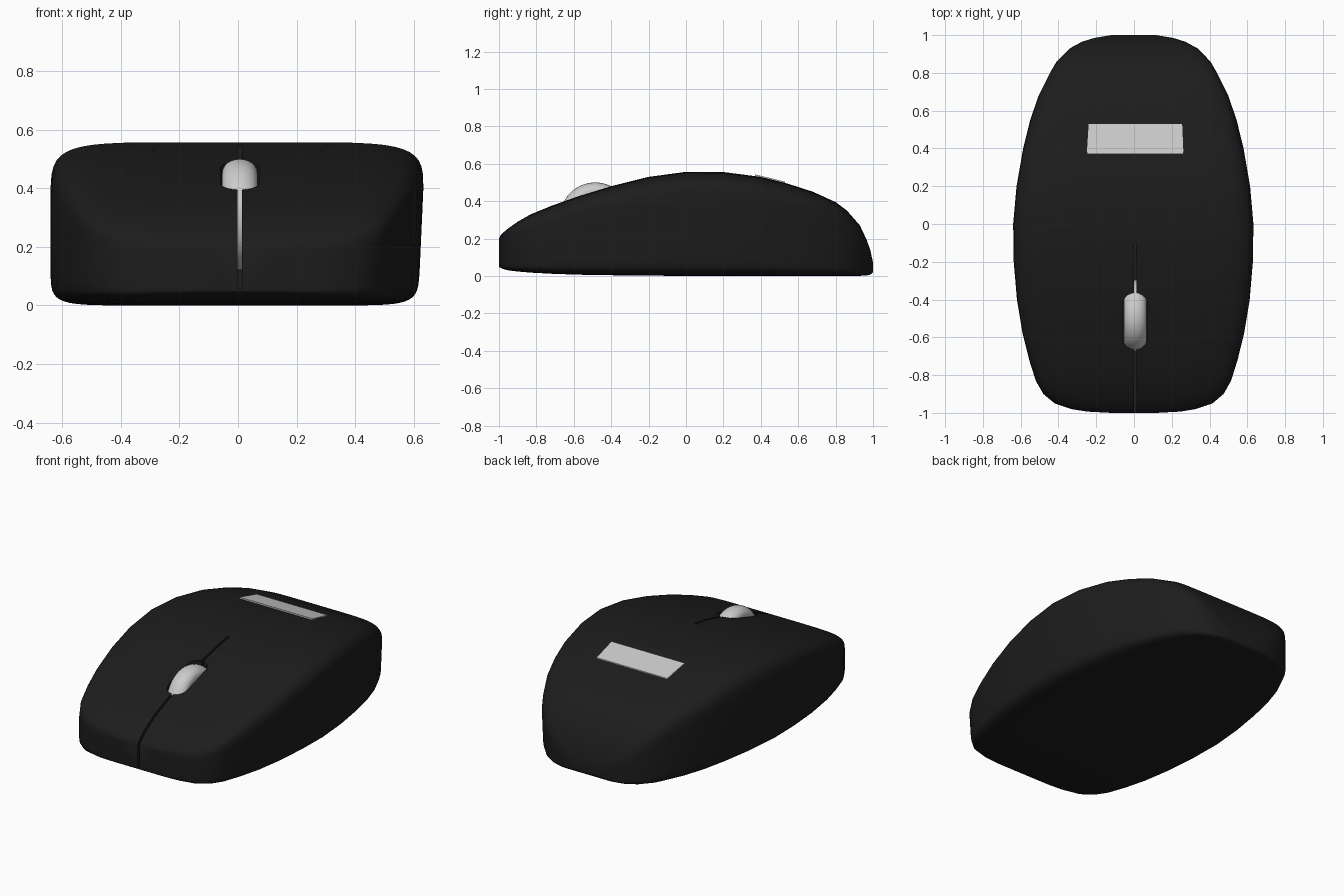
import bpy, bmesh, math
from math import cos, sin, pi

if "Cube" in bpy.data.objects:
    bpy.data.objects.remove(bpy.data.objects["Cube"])


def paint(ob, name, rgb):
    mat = bpy.data.materials.new(name)
    mat.diffuse_color = (*rgb, 1)
    mat.use_nodes = True
    mat.node_tree.nodes["Principled BSDF"].inputs["Base Color"].default_value = mat.diffuse_color
    ob.data.materials.append(mat)


def loft(name, rings, angle=40):
    """Skin a list of equal-length closed rings and cap both ends."""
    bm = bmesh.new()
    loops = [[bm.verts.new(p) for p in ring] for ring in rings]
    n = len(loops[0])
    for a, b in zip(loops, loops[1:]):
        for i in range(n):
            j = (i + 1) % n
            bm.faces.new((a[i], a[j], b[j], b[i]))
    bm.faces.new(loops[0])
    bm.faces.new(loops[-1])
    bmesh.ops.recalc_face_normals(bm, faces=bm.faces[:])
    me = bpy.data.meshes.new(name)
    bm.to_mesh(me)
    bm.free()
    ob = bpy.data.objects.new(name, me)
    bpy.context.collection.objects.link(ob)
    smooth(ob, angle)
    return ob


def smooth(ob, angle):
    bpy.ops.object.select_all(action='DESELECT')
    ob.select_set(True)
    bpy.context.view_layer.objects.active = ob
    bpy.ops.object.shade_smooth_by_angle(angle=math.radians(angle))


def spow(v, e):
    return math.copysign(abs(v) ** e, v)


def cut(target, cutter):
    mod = target.modifiers.new(cutter.name, 'BOOLEAN')
    mod.operation = 'DIFFERENCE'
    mod.solver = 'EXACT'
    mod.object = cutter
    bpy.context.view_layer.objects.active = target
    bpy.ops.object.modifier_apply(modifier=mod.name)
    bpy.data.objects.remove(cutter)


# Shell stations: y, half width, top height, bottom height
STATIONS = [
    (-1.0, .12, .20, .05), (-.993, .25, .215, .044), (-.98, .33, .23, .038),
    (-.95, .42, .255, .03), (-.90, .48, .29, .024), (-.83, .52, .33, .018),
    (-.72, .555, .375, .012), (-.58, .59, .425, .007), (-.40, .62, .48, .004),
    (-.20, .637, .53, .002), (0, .64, .557, 0), (.20, .622, .556, 0),
    (.40, .587, .53, 0), (.55, .55, .492, 0), (.68, .505, .45, 0),
    (.80, .445, .395, 0), (.86, .41, .35, 0), (.93, .34, .27, .001),
    (.965, .275, .195, .003), (.985, .21, .14, .007), (1.0, .12, .07, .02)]


def section(y, w, top, bot, n=48):
    """Rounded box section; softer above, tighter below, right side leaning in."""
    mid, h = (top + bot) / 2, (top - bot) / 2
    pts = []
    for i in range(n):
        a = 2 * pi * (i + .5) / n
        e = 2 / 6.5 if sin(a) > 0 else 2 / 11
        x, z = w * spow(cos(a), e), mid + h * spow(sin(a), e)
        if x > 0:
            x *= 1 - .04 * (top - z) / (top - bot)
        pts.append((x, y, z))
    return pts


# Main shell
shell = loft("shell", [section(*s) for s in STATIONS], 50)

# Wheel pocket and button split
WX, WY, WZ, WR = .006, -.485, .31, .19


def prism(name, outline, z0, z1):
    return loft(name, [[(x, y, z) for x, y in outline] for z in (z0, z1)])


pocket = []
for cy, start in ((-.36 - .07, 0), (-.6, pi)):
    pocket += [(WX + .066 * cos(start + pi * k / 10), cy + .066 * sin(start + pi * k / 10))
               for k in range(11)]
cut(shell, prism("pocket_cutter", pocket, .1, .8))
g = .007
cut(shell, prism("split_cutter",
                 [(WX - g, -1.2), (WX + g, -1.2), (WX + g, -.1), (WX - g, -.1)], .06, .8))
smooth(shell, 50)
paint(shell, "black_plastic", (.012, .012, .012))

# Scroll wheel with a domed rim
rings = []
for k in range(13):
    t = pi * k / 12
    r = WR - .045 + .045 * sin(t)
    rings.append([(WX - .06 * cos(t), WY + r * cos(2 * pi * i / 56), WZ + r * sin(2 * pi * i / 56))
                  for i in range(56)])
loft("scroll_wheel", rings, 50)

# Plain inlaid plate on the palm rest
corners = [(-.25, .37, .537), (.262, .37, .537), (.255, .53, .498), (-.24, .53, .498)]
loft("palm_plate", [[(x, y, z + d) for x, y, z in corners] for d in (-.01, .006)], 30)
